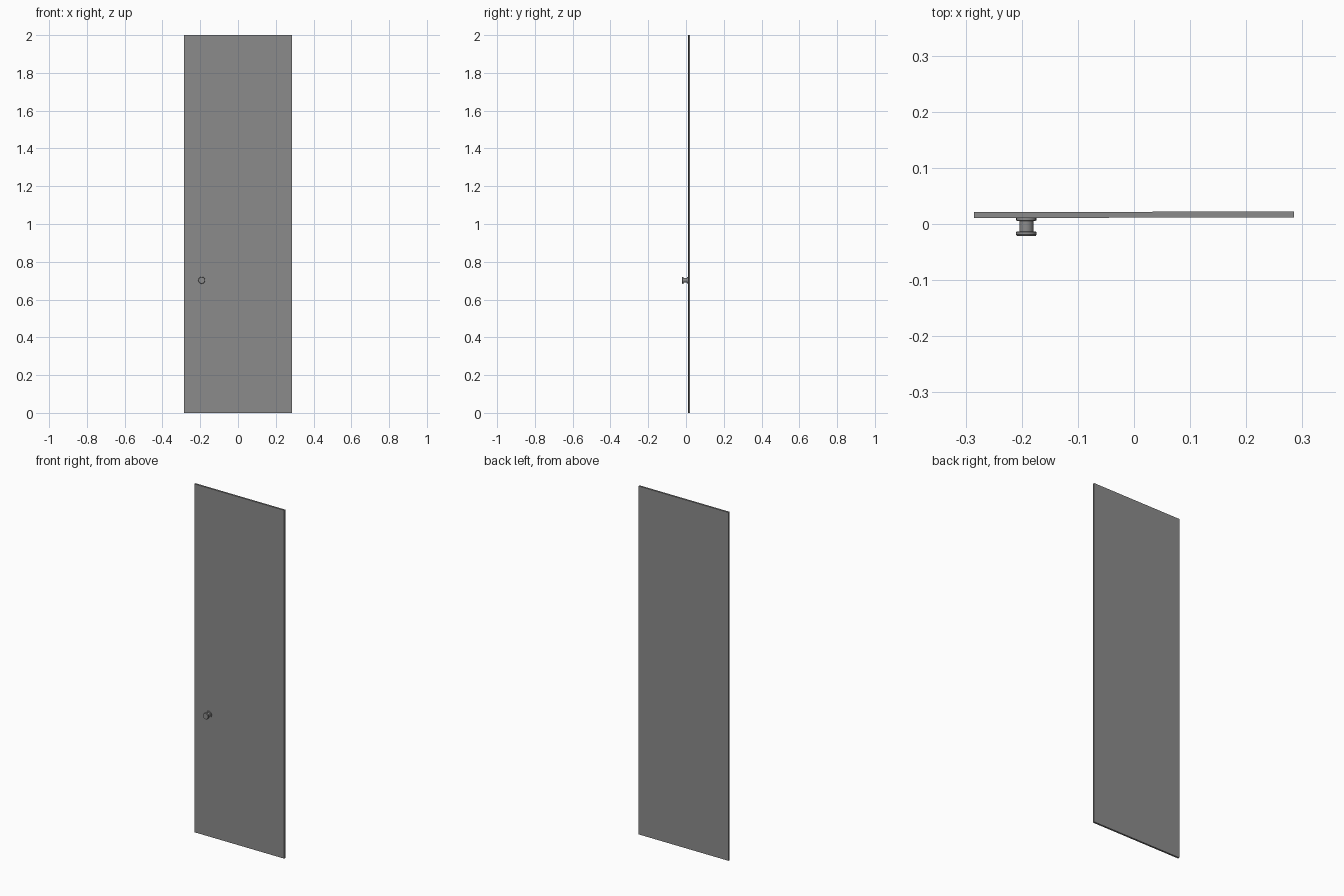
import bpy
import math

cube = bpy.data.objects.get("Cube")
if cube:
    bpy.data.objects.remove(cube, do_unlink=True)

grey = bpy.data.materials.new("mid_grey")
grey.use_nodes = True
colour = (0.26, 0.26, 0.26, 1)
grey.diffuse_color = colour
grey.node_tree.nodes["Principled BSDF"].inputs["Base Color"].default_value = colour

# Door panel, standing a hair out of square
bpy.ops.mesh.primitive_cube_add(size=1, location=(0, 0.0165, 1))
panel = bpy.context.object
panel.name = "door_panel"
panel.dimensions = (0.57, 0.0105, 2)
panel.rotation_euler.z = 0.0025
panel.data.materials.append(grey)

# Knob: lathed profile of (radius, y), from the wall plate to the front face
PROFILE = [(0.018, 0.012), (0.018, 0.006), (0.0125, 0.005), (0.0125, -0.013),
           (0.0185, -0.014), (0.0185, -0.019), (0.0165, -0.0215)]
SIDES = 20
verts = [(r * math.cos(a), y, r * math.sin(a))
         for r, y in PROFILE
         for a in (math.tau * i / SIDES for i in range(SIDES))]
faces = [(k * SIDES + i, k * SIDES + (i + 1) % SIDES,
          (k + 1) * SIDES + (i + 1) % SIDES, (k + 1) * SIDES + i)
         for k in range(len(PROFILE) - 1) for i in range(SIDES)]
last = (len(PROFILE) - 1) * SIDES
faces.append(tuple(reversed(range(SIDES))))
faces.append(tuple(range(last, last + SIDES)))

mesh = bpy.data.meshes.new("door_knob")
mesh.from_pydata(verts, [], faces)
mesh.materials.append(grey)
knob = bpy.data.objects.new("door_knob", mesh)
knob.location = (-0.192, 0, 0.702)
bpy.context.collection.objects.link(knob)

# Round sides, crisp rims
bpy.ops.object.select_all(action='DESELECT')
knob.select_set(True)
bpy.context.view_layer.objects.active = knob
bpy.ops.object.shade_smooth_by_angle(angle=math.radians(30))
